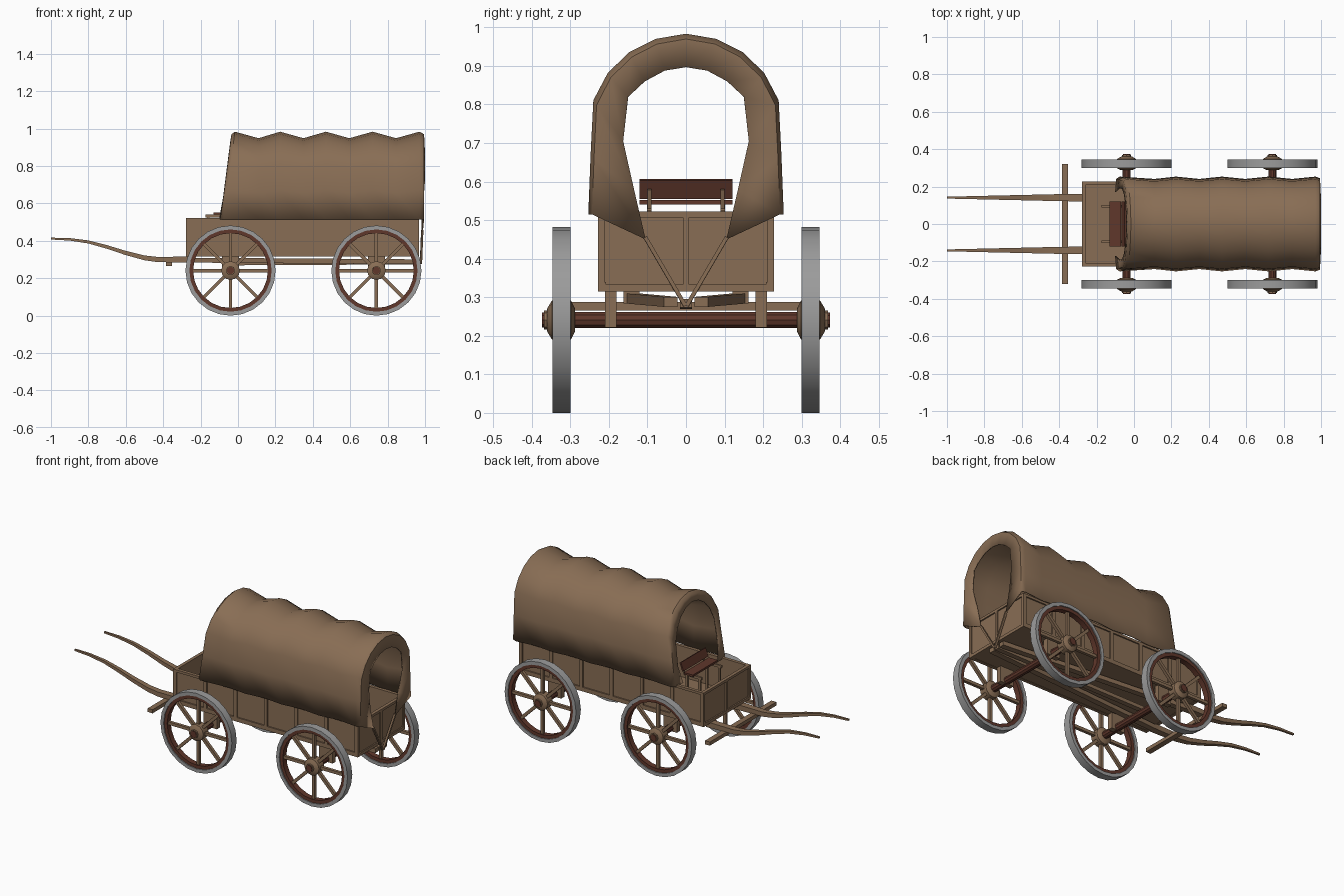
import bpy, bmesh, math
from mathutils import Vector, Matrix

if "Cube" in bpy.data.objects:
    bpy.data.objects.remove(bpy.data.objects["Cube"])


def material(name, rgb):
    m = bpy.data.materials.new(name)
    m.diffuse_color = (*rgb, 1)
    m.use_nodes = True
    m.node_tree.nodes["Principled BSDF"].inputs["Base Color"].default_value = m.diffuse_color
    return m


TAN = material("tan wood and canvas", (0.25, 0.155, 0.09))
RED = material("red brown wood", (0.115, 0.038, 0.024))
GREY = material("grey iron", (0.33, 0.33, 0.33))


def finish(name, bm, mat, smooth=None):
    bmesh.ops.recalc_face_normals(bm, faces=bm.faces[:])
    me = bpy.data.meshes.new(name)
    bm.to_mesh(me)
    bm.free()
    me.materials.append(mat)
    ob = bpy.data.objects.new(name, me)
    bpy.context.collection.objects.link(ob)
    if smooth:
        bpy.ops.object.select_all(action='DESELECT')
        ob.select_set(True)
        bpy.context.view_layer.objects.active = ob
        bpy.ops.object.shade_smooth_by_angle(angle=math.radians(smooth))
    return ob


def add_box(bm, x0, x1, y0, y1, z0, z1):
    m = Matrix.Translation(((x0 + x1) / 2, (y0 + y1) / 2, (z0 + z1) / 2))
    bmesh.ops.create_cube(bm, size=1, matrix=m @ Matrix.Diagonal((x1 - x0, y1 - y0, z1 - z0, 1)))


def boxes(name, mat, items):
    bm = bmesh.new()
    for b in items:
        add_box(bm, *b)
    return finish(name, bm, mat)


def add_beam(bm, a, b, w, h):
    a, b = Vector(a), Vector(b)
    d = b - a
    m = Matrix.Translation((a + b) / 2) @ d.to_track_quat('X', 'Z').to_matrix().to_4x4()
    bmesh.ops.create_cube(bm, size=1, matrix=m @ Matrix.Diagonal((d.length, w, h, 1)))


def add_loft(bm, rings, ring_closed=True, ends=False, loop=False):
    vs = [[bm.verts.new(p) for p in r] for r in rings]
    n = len(rings[0])
    for a, b in zip(vs, vs[1:] + (vs[:1] if loop else [])):
        for i in range(n if ring_closed else n - 1):
            j = (i + 1) % n
            bm.faces.new((a[i], a[j], b[j], b[i]))
    if ends:
        bm.faces.new(vs[0])
        bm.faces.new(vs[-1])


def lathe(name, mat, profile, x, y, z, sides, loop=False):
    """Turn (y, radius) points about a line along y."""
    bm = bmesh.new()
    rings = [[(x + r * math.cos(2 * math.pi * i / sides), y + dy,
               z + r * math.sin(2 * math.pi * i / sides)) for i in range(sides)]
             for dy, r in profile]
    add_loft(bm, rings, ends=not loop, loop=loop)
    return finish(name, bm, mat, 35)


# Wheels and axles
R = 0.241
for end, wx in (("front", -0.04), ("rear", 0.74)):
    lathe(end + "_axle", RED, [(-0.373, 0.02), (-0.3, 0.022), (0.3, 0.022), (0.373, 0.02)],
          wx, 0, R, 10)
    for side, s in (("right", -1), ("left", 1)):
        tag, wy = f"{end}_{side}_", 0.323 * s
        lathe(tag + "tire", GREY, [(-0.023, R), (0.023, R), (0.023, 0.22), (-0.023, 0.22)],
              wx, wy, R, 24, True)
        lathe(tag + "rim", RED, [(-0.017, 0.222), (0.017, 0.222), (0.017, 0.2), (-0.017, 0.2)],
              wx, wy, R, 24, True)
        lathe(tag + "hub", TAN, [(-0.035, 0.03), (-0.025, 0.05), (0.025, 0.05), (0.037, 0.03)]
              if s > 0 else [(-0.037, 0.03), (-0.025, 0.05), (0.025, 0.05), (0.035, 0.03)],
              wx, wy, R, 12)
        lathe(tag + "hub_nut", TAN, [(-0.008, 0.025), (0.008, 0.025)], wx, 0.361 * s, R, 8)
        bm = bmesh.new()
        for k in range(8):
            a = k * math.pi / 4
            c, t = math.cos(a), math.sin(a)
            add_beam(bm, (wx + 0.03 * c, wy, R + 0.03 * t),
                     (wx + 0.205 * c, wy, R + 0.205 * t), 0.018, 0.018)
        finish(tag + "spokes", bm, TAN)

# Axle blocks
boxes("axle_blocks", TAN, [(x - 0.045, x + 0.045, y - 0.015, y + 0.015, 0.222, 0.318)
                           for x in (-0.04, 0.74) for y in (-0.195, 0.195)])

# Wagon bed: floor, walls, rails and battens
X0, X1, W, Z0, Z1 = -0.278, 0.968, 0.228, 0.315, 0.522
items = [(X0 + 0.008, X1 - 0.008, -W + 0.008, W - 0.008, Z0 + 0.002, Z0 + 0.02)]
for s in (-1, 1):
    def side(x0, x1, depth0, depth1, z0, z1):
        items.append((x0, x1, *sorted((s * (W - depth0), s * (W - depth1))), z0, z1))
    side(X0 + 0.008, X1 - 0.008, 0.008, 0.02, Z0, Z1 - 0.004)
    side(X0, X1, 0, 0.02, Z0, Z0 + 0.025)
    side(X0, X1, 0, 0.02, Z1 - 0.015, Z1)
    for k in range(7):
        bx = X0 + (X1 - X0 - 0.022) * k / 6
        side(bx, bx + 0.022, 0, 0.01, Z0, Z1)
for xe, d in ((X0, 1), (X1, -1)):
    def gate(depth0, depth1, y0, y1, z0, z1):
        items.append((*sorted((xe + d * depth0, xe + d * depth1)), y0, y1, z0, z1))
    gate(0.008, 0.02, -W + 0.008, W - 0.008, Z0, Z1 - 0.004)
    gate(0, 0.02, -W, W, Z0, Z0 + 0.018)
    gate(0, 0.02, -W, W, Z1 - 0.015, Z1)
    for y in (-W + 0.008, 0, W - 0.008):
        gate(0, 0.01, y - 0.008, y + 0.008, Z0, Z1)
boxes("wagon_bed", TAN, items)

# Under-frame: converging beams and a centre reach
bm = bmesh.new()
for s in (-1, 1):
    add_beam(bm, (-0.3, 0.14 * s, 0.297), (0.965, 0.04 * s, 0.288), 0.035, 0.026)
add_beam(bm, (-0.06, 0, 0.28), (0.965, 0, 0.285), 0.03, 0.022)
finish("under_frame", bm, TAN)

# Shafts and crossbar
path = [(-1, 0.412), (-0.9, 0.408), (-0.8, 0.394), (-0.7, 0.367), (-0.6, 0.335),
        (-0.5, 0.309), (-0.43, 0.3), (-0.25, 0.3)]
for side_name, s in (("right", -1), ("left", 1)):
    bm = bmesh.new()
    rings = []
    for x, z in path:
        t = min(1, (x + 1) / 0.7)
        w, h = 0.005 + 0.016 * t, 0.005 + 0.011 * t
        y = s * 0.141
        rings.append([(x, y - w, z - h), (x, y + w, z - h), (x, y + w, z + h), (x, y - w, z + h)])
    add_loft(bm, rings, ends=True)
    finish(side_name + "_shaft", bm, TAN, 30)
boxes("crossbar", TAN, [(-0.385, -0.352, -0.32, 0.32, 0.266, 0.288)])

# Seat
boxes("seat_plank", RED, [(-0.13, -0.07, -0.12, 0.12, 0.54, 0.552)])
bm = bmesh.new()
add_beam(bm, (-0.063, 0, 0.557), (-0.045, 0, 0.605), 0.24, 0.01)
finish("seat_back", bm, RED)
bm = bmesh.new()
for y in (-0.095, 0.095):
    add_box(bm, -0.175, -0.06, y - 0.006, y + 0.006, 0.525, 0.54)
    add_beam(bm, (-0.058, y, 0.53), (-0.042, y, 0.58), 0.01, 0.008)
    for x in (-0.16, -0.075):
        add_box(bm, x - 0.007, x + 0.007, y - 0.006, y + 0.006, 0.33, 0.53)
finish("seat_frame", bm, TAN)

# Canvas cover: arch lofted along x, gathered inward at both ends
ARCH = [(0.25, 0.515), (0.244, 0.67), (0.237, 0.81), (0.2, 0.88), (0.145, 0.933),
        (0.077, 0.967), (0, 0.98)]
REAR = [(0.105, 0.45), (0.135, 0.58), (0.163, 0.705), (0.15, 0.82), (0.107, 0.86),
        (0.055, 0.888), (0, 0.897)]


def arch(points):
    """Points (x, y, z) for one half, mirrored to the other half."""
    return points + [(x, -y, z) for x, y, z in points[-2::-1]]


def lean(z):
    return -0.02 - 0.06 * (0.98 - z) / 0.465


rings = [arch([(lean(z) - 0.018, y * (0.68 if z < 0.6 else 0.79), z - 0.05 * (z > 0.6))
               for y, z in ARCH]),
         arch([(lean(z) - 0.012, y * 0.96, z - 0.012 * (z > 0.6)) for y, z in ARCH]),
         arch([(lean(z) + 0.004, y, z) for y, z in ARCH])]
for i, x in enumerate((0.11, 0.225, 0.35, 0.47, 0.595, 0.72, 0.845, 0.97)):
    k = 1 - i % 2
    rings.append(arch([(x, y * (1 - 0.05 * k), 0.515 + (z - 0.515) * (1 - 0.075 * k))
                       for y, z in ARCH]))
rings.append(arch([(0.992, y * 0.97, z - 0.012 * (z > 0.6)) for y, z in ARCH]))
rings.append(arch([(0.985 if z < 0.6 else 0.995, y, z) for y, z in REAR]))
bm = bmesh.new()
add_loft(bm, rings, ring_closed=False)
cover = finish("canvas_cover", bm, TAN, 50)
mod = cover.modifiers.new("thickness", 'SOLIDIFY')
mod.thickness, mod.offset = 0.007, 0

# Rear tie straps drawn to a point below the tailgate
bm = bmesh.new()
for s in (-1, 1):
    add_beam(bm, (0.985, 0.106 * s, 0.456), (0.978, 0.002 * s, 0.278), 0.012, 0.01)
finish("rear_tie_straps", bm, TAN)
